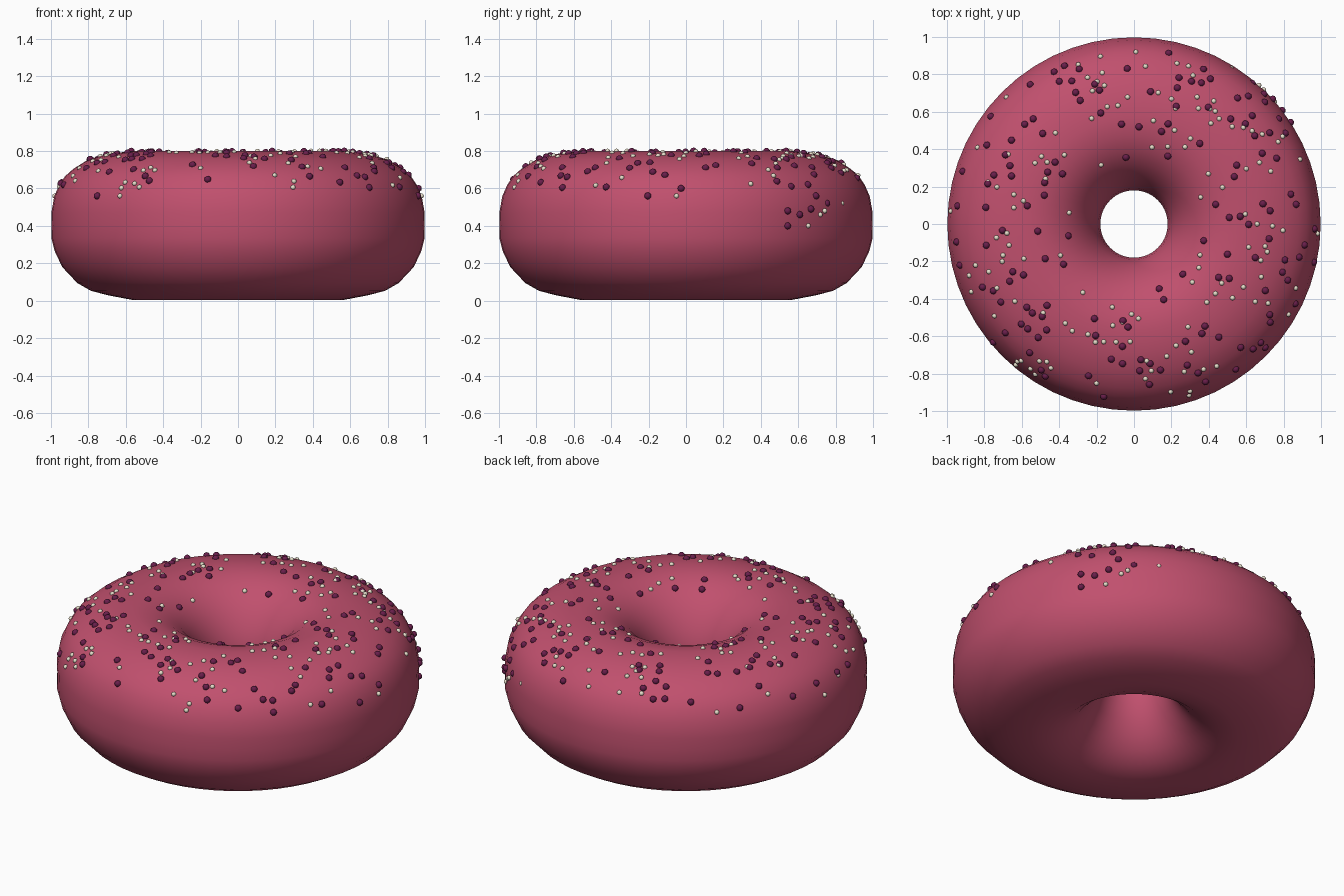
import bpy, bmesh, math, random
from mathutils import Vector, Matrix

if "Cube" in bpy.data.objects:
    bpy.data.objects.remove(bpy.data.objects["Cube"])

random.seed(11)
SEGMENTS = 56


def material(name, colour):
    m = bpy.data.materials.new(name)
    m.diffuse_color = (*colour, 1)
    m.use_nodes = True
    m.node_tree.nodes["Principled BSDF"].inputs["Base Color"].default_value = m.diffuse_color
    return m


def finish(name, bm, mat):
    mesh = bpy.data.meshes.new(name)
    bmesh.ops.recalc_face_normals(bm, faces=bm.faces)
    bm.to_mesh(mesh)
    bm.free()
    for p in mesh.polygons:
        p.use_smooth = True
    mesh.materials.append(mat)
    ob = bpy.data.objects.new(name, mesh)
    bpy.context.collection.objects.link(ob)
    return ob


# Closed ring section (radius, height): outer top, inner hole, bottom, outer wall
outer_top = [(0.996, 0.40), (0.998, 0.47), (0.982, 0.56), (0.955, 0.62),
             (0.925, 0.665), (0.88, 0.705), (0.80, 0.755), (0.69, 0.785),
             (0.57, 0.80), (0.47, 0.787), (0.39, 0.755), (0.32, 0.705)]
hole = [(0.265, 0.64), (0.22, 0.565), (0.19, 0.48), (0.18, 0.40),
        (0.19, 0.32), (0.22, 0.235), (0.265, 0.16), (0.32, 0.095)]
bottom = [(0.39, 0.045), (0.47, 0.015), (0.57, 0.005), (0.69, 0.028),
          (0.785, 0.052), (0.86, 0.095), (0.94, 0.18), (0.98, 0.265),
          (0.998, 0.335)]
section = outer_top + hole + bottom

# Doughnut body, lathed
bm = bmesh.new()
rings = []
for i in range(SEGMENTS):
    a = 2 * math.pi * i / SEGMENTS
    rings.append([bm.verts.new((r * math.cos(a), r * math.sin(a), z))
                  for r, z in section])
for i in range(SEGMENTS):
    a, b = rings[i], rings[(i + 1) % SEGMENTS]
    for j in range(len(section)):
        k = (j + 1) % len(section)
        bm.faces.new((a[j], b[j], b[k], a[k]))
finish("doughnut_body", bm, material("pink_glaze", (0.53, 0.08, 0.155)))


def on_glaze(angle, radius):
    """Point of the upper surface at a given angle and radius."""
    path = outer_top + hole[:3]
    for (r0, z0), (r1, z1) in zip(path[1:], path[2:]):
        if r1 <= radius <= r0:
            z = z0 + (z1 - z0) * (radius - r0) / (r1 - r0)
            return Vector((radius * math.cos(angle), radius * math.sin(angle), z))
    return None


def sprinkles(name, count, size, run_down, mat):
    spots = list(run_down)
    while len(spots) < count:
        r = math.sqrt(random.uniform(0.34 ** 2, 0.965 ** 2))
        p = on_glaze(random.uniform(0, 2 * math.pi), r)
        # sparser toward the hole, and no touching neighbours
        if p is None or random.random() > (r - 0.15) * 2.6:
            continue
        if all((p - q).length > size * 2.2 for q in spots):
            spots.append(p)
    sb = bmesh.new()
    for p in spots:
        bmesh.ops.create_icosphere(sb, subdivisions=2, radius=size,
                                   matrix=Matrix.Translation(p))
    finish(name, sb, mat)


def side_spots(pairs):
    """Sprinkles on the outer wall, given as (angle in degrees, height)."""
    wall = outer_top[:5]
    out = []
    for deg, z in pairs:
        r = min(wall, key=lambda q: abs(q[1] - z))[0]
        a = math.radians(deg)
        out.append(Vector((r * math.cos(a), r * math.sin(a), z)))
    return out


# Sprinkles, with the cluster that runs down the back right side
dark_side = side_spots([(33, 0.40), (33, 0.48), (37.5, 0.46), (42, 0.49),
                        (50, 0.52), (36, 0.61), (43, 0.62), (348, 0.56),
                        (220, 0.56), (45, 0.56)])
pale_side = side_spots([(41, 0.40), (46, 0.46), (48, 0.48), (58, 0.52),
                        (230, 0.56), (176, 0.56), (357, 0.56)])
sprinkles("dark_sprinkles", 150, 0.019, dark_side,
          material("plum", (0.14, 0.013, 0.07)))
sprinkles("pale_sprinkles", 140, 0.0135, pale_side,
          material("cream", (0.80, 0.74, 0.60)))
